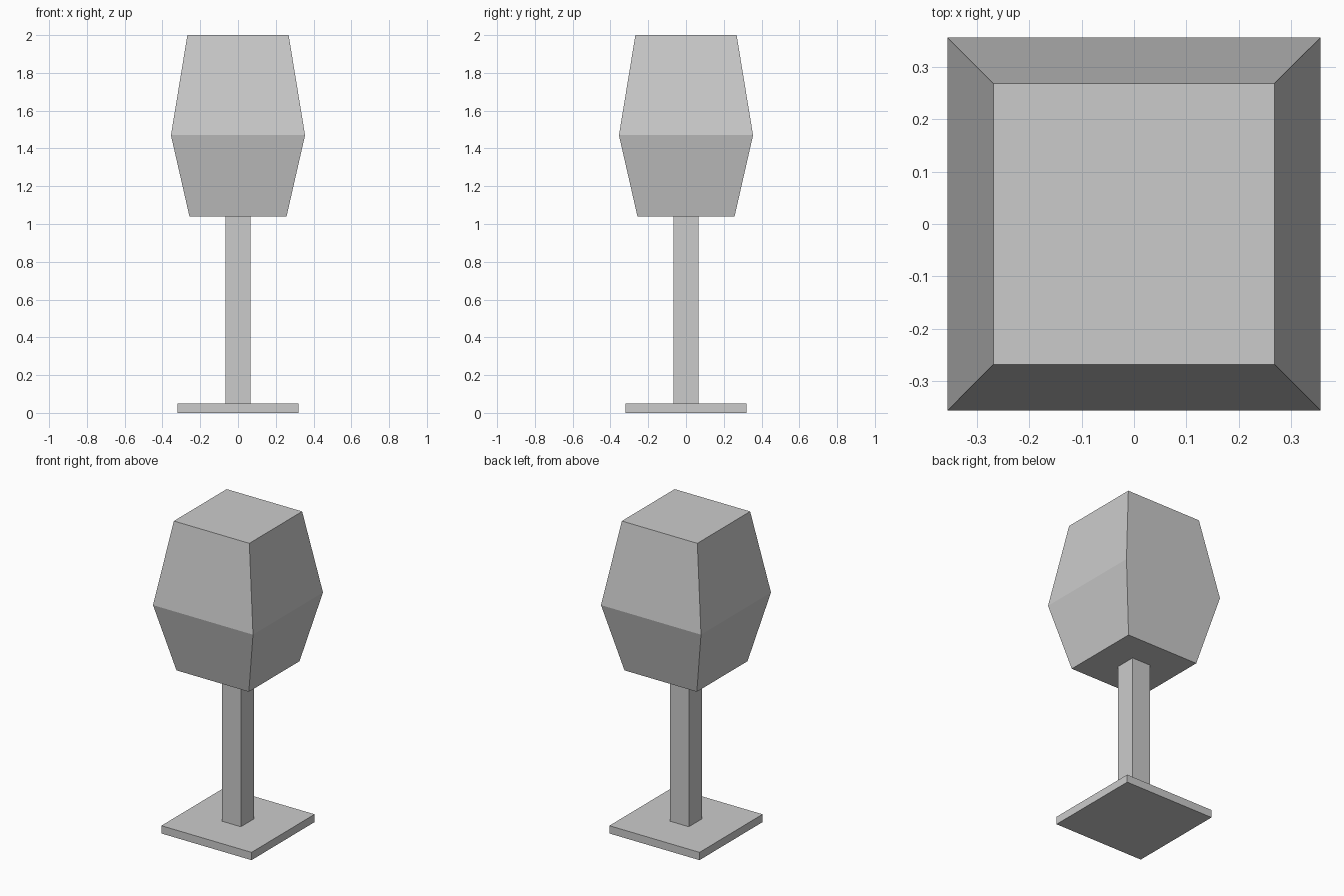
import bpy
import bmesh

cube = bpy.data.objects.get("Cube")
if cube:
    bpy.data.objects.remove(cube, do_unlink=True)

GREY = (0.6, 0.6, 0.6, 1.0)
grey = bpy.data.materials.new("plain grey")
grey.use_nodes = True
grey.diffuse_color = GREY
grey.node_tree.nodes["Principled BSDF"].inputs["Base Color"].default_value = GREY


def square_loft(name, sections):
    """Closed solid through square sections given as (half width, height)."""
    bm = bmesh.new()
    rings = [[bm.verts.new((sx * w, sy * w, z))
              for sx, sy in ((-1, -1), (1, -1), (1, 1), (-1, 1))]
             for w, z in sections]
    for low, high in zip(rings, rings[1:]):
        for i in range(4):
            j = (i + 1) % 4
            bm.faces.new((low[i], low[j], high[j], high[i]))
    bm.faces.new(rings[0][::-1])
    bm.faces.new(rings[-1])
    mesh = bpy.data.meshes.new(name)
    bm.to_mesh(mesh)
    bm.free()
    mesh.materials.append(grey)
    obj = bpy.data.objects.new(name, mesh)
    bpy.context.collection.objects.link(obj)
    return obj


# Flat foot, slim post and faceted head
square_loft("base_plate", [(0.32, 0.0), (0.32, 0.05)])
square_loft("stem", [(0.067, 0.05), (0.067, 1.04)])
square_loft("head", [(0.257, 1.04), (0.355, 1.47), (0.268, 2.0)])
